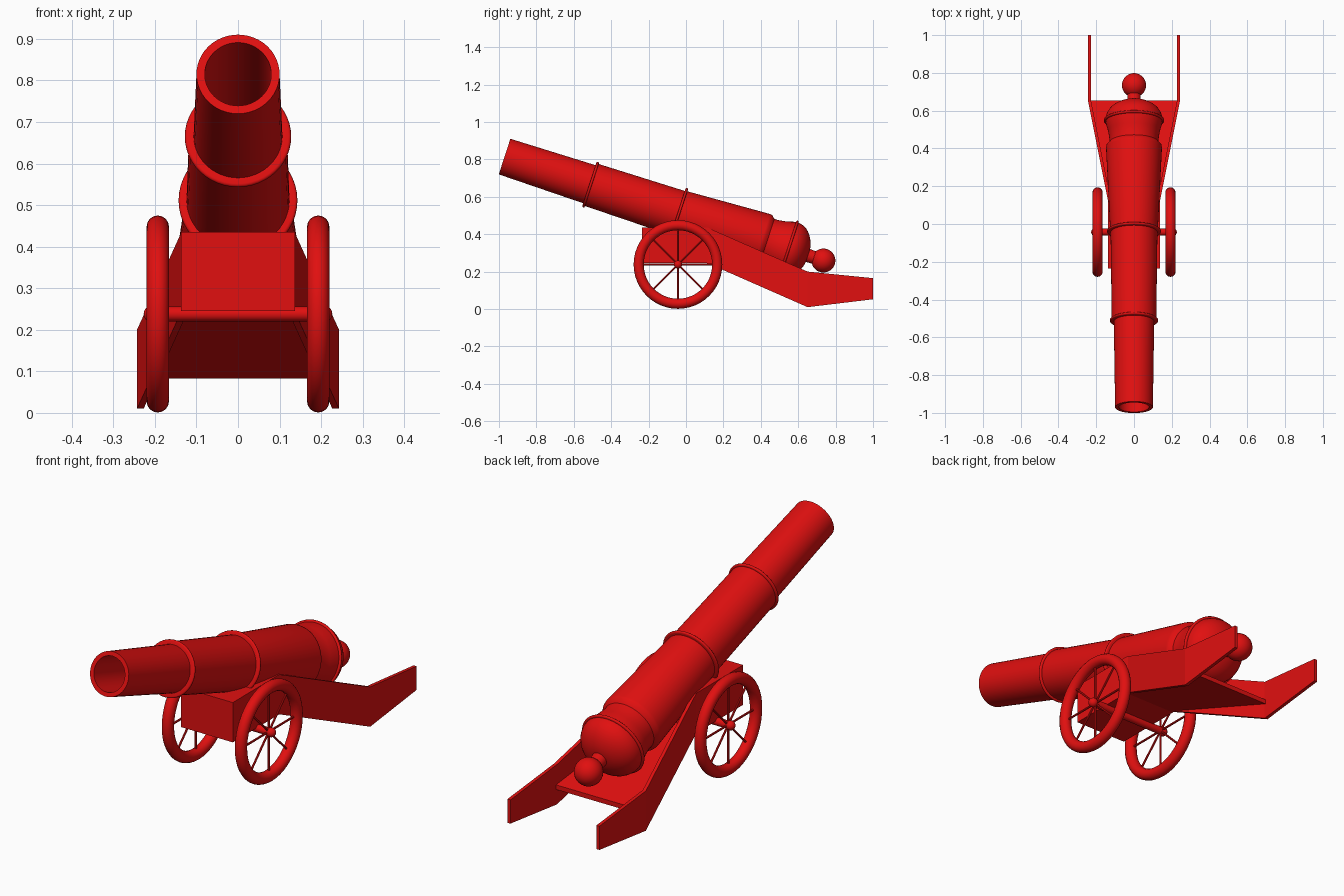
import bpy, bmesh, math
from mathutils import Matrix, Vector

cube = bpy.data.objects.get("Cube")
if cube:
    bpy.data.objects.remove(cube, do_unlink=True)

red = bpy.data.materials.new("bright red")
red.use_nodes = True
RED = (0.75, 0.005, 0.005, 1)
red.diffuse_color = RED
red.node_tree.nodes["Principled BSDF"].inputs["Base Color"].default_value = RED


def finish(name, bm, smooth=True):
    """Turn a bmesh into a named red object."""
    bmesh.ops.recalc_face_normals(bm, faces=bm.faces)
    mesh = bpy.data.meshes.new(name)
    bm.to_mesh(mesh)
    bm.free()
    obj = bpy.data.objects.new(name, mesh)
    bpy.context.collection.objects.link(obj)
    mesh.materials.append(red)
    if smooth:
        bpy.ops.object.select_all(action='DESELECT')
        obj.select_set(True)
        bpy.context.view_layer.objects.active = obj
        bpy.ops.object.shade_smooth_by_angle(angle=math.radians(35))
    return obj


def lathe(name, profile, matrix, closed=False, sides=48):
    """Spin (radius, height) points round z, then place the result."""
    bm = bmesh.new()
    verts = [bm.verts.new((r, 0, h)) for r, h in profile]
    pairs = list(zip(verts, verts[1:]))
    if closed:
        pairs.append((verts[-1], verts[0]))
    edges = [bm.edges.new(p) for p in pairs]
    bmesh.ops.spin(bm, geom=verts + edges, axis=(0, 0, 1), cent=(0, 0, 0),
                   angle=math.tau, steps=sides, use_duplicate=False)
    bmesh.ops.remove_doubles(bm, verts=bm.verts, dist=0.0002)
    bm.transform(matrix)
    return finish(name, bm)


def loft(name, sections):
    """Join rectangular sections given as (y, x0, x1, z0, z1)."""
    bm = bmesh.new()
    rings = [[bm.verts.new(p) for p in
              ((x0, y, z0), (x1, y, z0), (x1, y, z1), (x0, y, z1))]
             for y, x0, x1, z0, z1 in sections]
    for a, b in zip(rings, rings[1:]):
        for i in range(4):
            j = (i + 1) % 4
            bm.faces.new((a[i], a[j], b[j], b[i]))
    bm.faces.new(rings[0])
    bm.faces.new(rings[-1])
    return finish(name, bm, smooth=False)


def rod(bm, start, end, radius, sides):
    """Add a straight cylinder between two points."""
    start, end = Vector(start), Vector(end)
    span = end - start
    turn = span.to_track_quat('Z', 'Y').to_matrix().to_4x4()
    bmesh.ops.create_cone(bm, cap_ends=True, segments=sides, radius1=radius,
                          radius2=radius, depth=span.length,
                          matrix=Matrix.Translation((start + end) / 2) @ turn)


def arc(radius, centre_r, centre_h, a0, a1, steps):
    return [(centre_r + radius * math.cos(a0 + (a1 - a0) * i / steps),
             centre_h + radius * math.sin(a0 + (a1 - a0) * i / steps))
            for i in range(steps + 1)]


# Barrel: height runs from the muzzle to the breech
tilt = math.radians(18.06)
aim = Matrix.Translation((0, -0.97, 0.815)) @ Matrix.Rotation(-math.pi / 2 - tilt, 4, 'X')
barrel = [(0, 0.95), (0.08, 0.95), (0.08, 0), (0.1, 0), (0.107, 0.484),
          (0.118, 0.485), (0.124, 0.98), (0.126, 0.981), (0.148, 1.445),
          (0.146, 1.458), (0.13, 1.475), (0.131, 1.50), (0.137, 1.54), (0.15, 1.585)]
breech = [(0.15 * math.cos(t), 1.605 + 0.105 * math.sin(t))
          for t in [math.pi / 2 * i / 10 for i in range(9)]]
lathe("barrel", barrel + breech + [(0.036, 1.706), (0.034, 1.76), (0, 1.76)], aim)

# Raised bands round the barrel
for name, radius, height in (("front_band", 0.128, 0.484),
                             ("middle_band", 0.143, 0.98),
                             ("breech_band", 0.16, 1.597)):
    rim = arc(0.007, radius - 0.007, height, -math.pi / 2, math.pi / 2, 6)
    inner = radius - 0.03
    lathe(name, [(inner, height - 0.007)] + rim + [(inner, height + 0.007)], aim, closed=True)

# Round knob behind the breech
lathe("breech_knob", arc(0.064, 0, 1.793, -math.pi / 2, math.pi / 2, 16), aim, sides=32)

# Carriage: front block, sloping floor and flared side cheeks
loft("carriage_block", [(-0.235, -0.137, 0.137, 0.245, 0.435),
                        (0.12, -0.137, 0.137, 0.245, 0.435)])
loft("carriage_floor", [(0.11, -0.13, 0.13, 0.245, 0.27),
                        (0.655, -0.235, 0.235, 0.083, 0.105)])
for side, label in ((1, "left"), (-1, "right")):
    outline = [(0.12, 0.137, 0.243, 0.433), (0.65, 0.243, 0.01, 0.2), (1.0, 0.243, 0.052, 0.165)]
    loft(label + "_cheek", [(y, side * (x - 0.016), side * x, z0, z1)
                            for y, x, z0, z1 in outline])

# Axle
AXLE_Y, AXLE_Z, WHEEL_X = -0.043, 0.238, 0.193
bm = bmesh.new()
rod(bm, (-0.215, AXLE_Y, AXLE_Z), (0.215, AXLE_Y, AXLE_Z), 0.018, 24)
finish("axle", bm)

# Wheels: round rim, hub and eight thin spokes
for side, label in ((1, "left"), (-1, "right")):
    centre = Vector((side * WHEEL_X, AXLE_Y, AXLE_Z))
    place = Matrix.Translation(centre) @ Matrix.Rotation(math.pi / 2, 4, 'Y')
    lathe(label + "_rim", arc(0.027, 0.21, 0, 0, math.tau * 15 / 16, 15), place, closed=True)
    lathe(label + "_hub", arc(0.022, 0, 0, -math.pi / 2, math.pi / 2, 10),
          Matrix.Translation((side * 0.012, 0, 0)) @ place, sides=24)
    bm = bmesh.new()
    for k in range(8):
        a = math.tau * k / 8
        rod(bm, centre, centre + Vector((0, math.cos(a), math.sin(a))) * 0.2, 0.005, 8)
    finish(label + "_spokes", bm)
